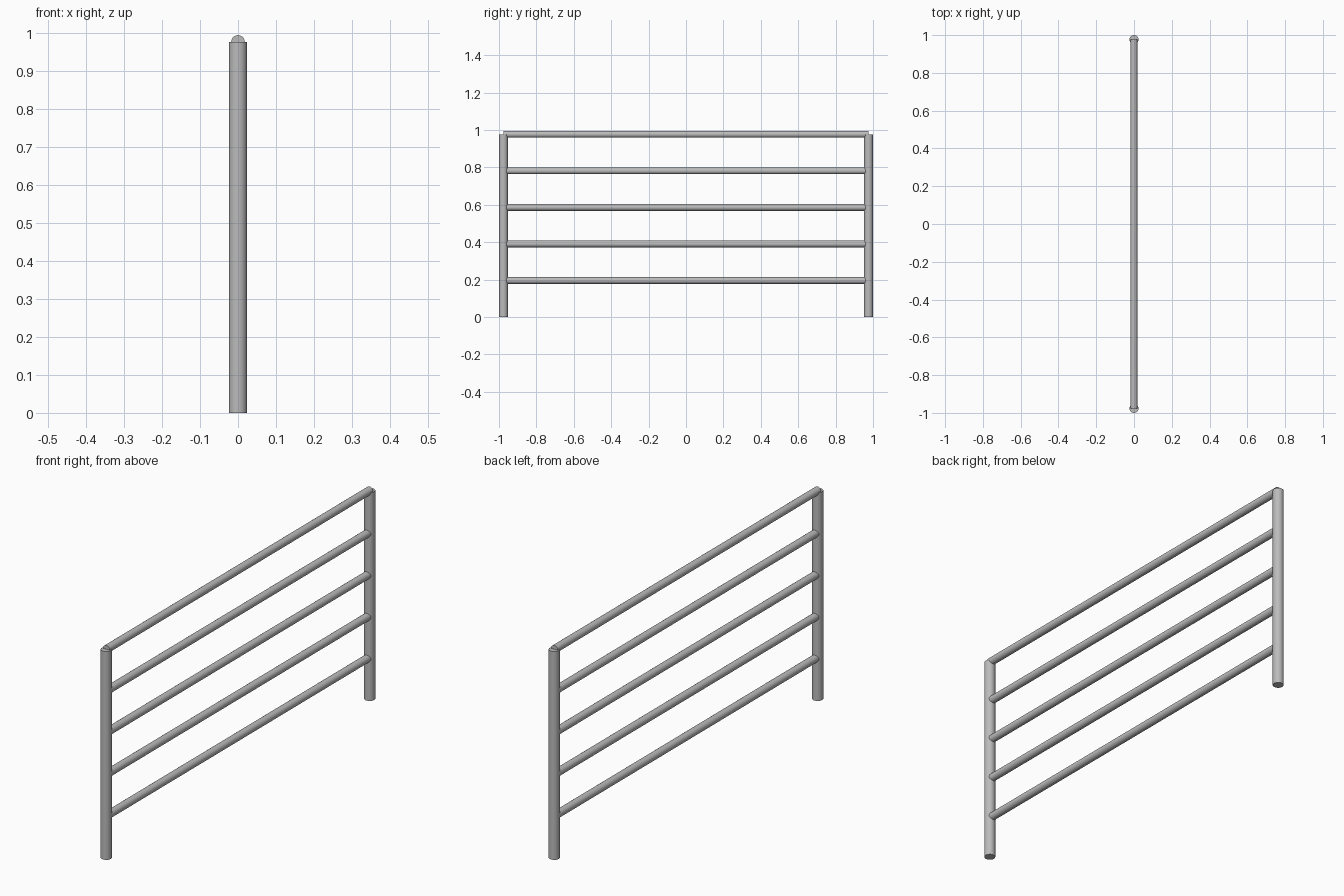
import bpy
import math

cube = bpy.data.objects.get("Cube")
if cube:
    bpy.data.objects.remove(cube, do_unlink=True)

HEIGHT = 0.977
POST_RADIUS = 0.024
RAIL_RADIUS = 0.018
POST_Y = 1.0 - POST_RADIUS
RAIL_COUNT = 5

# Single painted metal colour
metal = bpy.data.materials.new("grey metal")
metal.use_nodes = True
grey = (0.5, 0.5, 0.5, 1.0)
metal.diffuse_color = grey
metal.node_tree.nodes["Principled BSDF"].inputs["Base Color"].default_value = grey


def tube(name, radius, length, location, tilt=0.0):
    bpy.ops.mesh.primitive_cylinder_add(
        vertices=24, radius=radius, depth=length,
        location=location, rotation=(tilt, 0, 0))
    obj = bpy.context.object
    obj.name = name
    obj.data.materials.append(metal)
    bpy.ops.object.shade_smooth_by_angle(angle=math.radians(40))
    return obj


# Upright posts at both ends
for name, side in (("front_post", -1), ("back_post", 1)):
    tube(name, POST_RADIUS, HEIGHT, (0, side * POST_Y, HEIGHT / 2))

# Evenly spaced rails, the highest resting on the post tops
for i in range(1, RAIL_COUNT + 1):
    name = "top_rail" if i == RAIL_COUNT else f"rail_{i}"
    tube(name, RAIL_RADIUS, 2 * POST_Y, (0, 0, HEIGHT * i / RAIL_COUNT), math.pi / 2)
